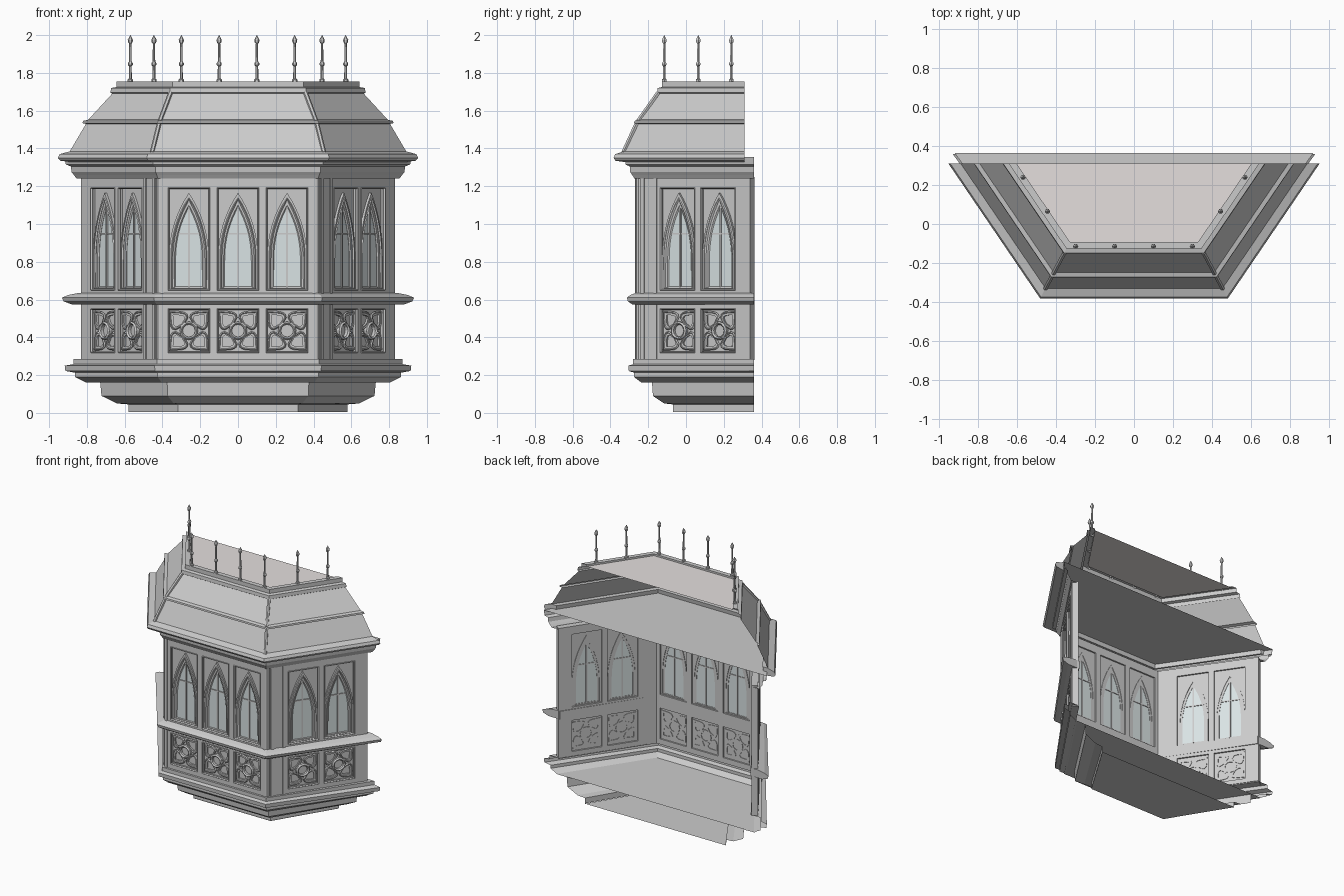
import bpy, bmesh
from math import sin, cos, pi, atan2, hypot
from mathutils import Matrix, Vector

if "Cube" in bpy.data.objects:
    bpy.data.objects.remove(bpy.data.objects["Cube"])

CX, YF, SL = 0.42, -0.265, 0.68           # wall corner x, front wall y, side slope dx/dy
L = hypot(SL, 1)
TU = Vector((SL / L, 1 / L, 0))           # direction of right side wall
K = (1 - TU.x) / TU.y                     # mitre factor

glass_mat = bpy.data.materials.new("glass")
glass_mat.diffuse_color = (0.70, 0.77, 0.78, 1)
glass_mat.use_nodes = True
glass_mat.node_tree.nodes["Principled BSDF"].inputs["Base Color"].default_value = glass_mat.diffuse_color
deck_mat = bpy.data.materials.new("deck")
deck_mat.diffuse_color = (0.78, 0.74, 0.73, 1)
deck_mat.use_nodes = True
deck_mat.node_tree.nodes["Principled BSDF"].inputs["Base Color"].default_value = deck_mat.diffuse_color


def add(name, me, mat=None):
    ob = bpy.data.objects.new(name, me)
    bpy.context.collection.objects.link(ob)
    if mat:
        me.materials.append(mat)
    return ob


def plan(d, z, yb):
    """Three-sided bay outline, offset outward by d and stopped at y = yb."""
    c, y = CX + d * K, YF - d
    xb = c + (yb - y) * SL
    if z < 1:                             # lower mouldings spread a little at the back
        xb += d * (0.6 if d > 0 else 0.15)
    return [(-xb, yb, z), (-c, y, z), (c, y, z), (xb, yb, z)]


def sweep(name, prof, yb, closed=True):
    """Sweep an (offset, z) profile round the bay."""
    bm = bmesh.new()
    rows = [[bm.verts.new(p) for p in plan(d, z, yb)] for d, z in prof]
    n = len(rows)
    for i in range(n if closed else n - 1):
        a, b = rows[i], rows[(i + 1) % n]
        for j in range(3):
            bm.faces.new((a[j], a[j + 1], b[j + 1], b[j]))
    if closed:
        bm.faces.new([r[0] for r in rows])
        bm.faces.new([r[3] for r in reversed(rows)])
        bmesh.ops.recalc_face_normals(bm, faces=bm.faces)
    me = bpy.data.meshes.new(name)
    bm.to_mesh(me)
    bm.free()
    return add(name, me)


def cap(name, d, z, yb, mat=None):
    me = bpy.data.meshes.new(name)
    me.from_pydata(plan(d, z, yb), [], [(0, 1, 2, 3)])
    return add(name, me, mat)


def plate(name, loops, n0, n1, M, mat=None, bead=0):
    """Flat plate with even-odd holes from 2D loops, or beads along the loops."""
    cu = bpy.data.curves.new(name, 'CURVE')
    if bead:
        cu.dimensions, cu.bevel_depth, cu.bevel_resolution = '3D', bead, 0
    else:
        cu.dimensions, cu.fill_mode = '2D', 'BOTH'
        cu.extrude = (n1 - n0) / 2
    for lp in loops:
        s = cu.splines.new('POLY')
        s.points.add(len(lp) - 1)
        for p, (u, v) in zip(s.points, lp):
            p.co = (u, v, 0, 1)
        s.use_cyclic_u = True
    tmp = bpy.data.objects.new(name + "_tmp", cu)
    bpy.context.collection.objects.link(tmp)
    dg = bpy.context.evaluated_depsgraph_get()
    me = bpy.data.meshes.new_from_object(tmp.evaluated_get(dg))
    bpy.data.objects.remove(tmp)
    me.transform(M @ Matrix.Translation((0, 0, (n0 + n1) / 2)))
    me.shade_flat()
    return add(name, me, mat)


def rect(u0, u1, v0, v1):
    return [(u0, v0), (u1, v0), (u1, v1), (u0, v1)]


def arch(u, w, z0, zs, za, n=8):
    """Pointed arch loop centred on u."""
    h = za - zs
    k = (h * h - w * w) / (2 * w)
    amax = atan2(h, k)
    r = [(-k + (w + k) * cos(amax * i / n), zs + (w + k) * sin(amax * i / n)) for i in range(n + 1)]
    half = [(w, z0)] + r
    return [(u + x, z) for x, z in half] + [(u - x, z) for x, z in reversed(half[:-1])]


def circle(u, v, r, n=12):
    return [(u + r * cos(2 * pi * i / n), v + r * sin(2 * pi * i / n)) for i in range(n)]


def leaf(u, v, ang, r0, r1, w, n=8):
    """Pointed petal loop, broad near its base."""
    ts = [i / n for i in range(n + 1)]
    pts = [(r0 + (r1 - r0) * t, 2.9 * w * t ** .5 * (1 - t) ** 1.3) for t in ts]
    pts += [(r, -t) for r, t in reversed(pts[1:-1])]
    return [(u + r * cos(ang) - t * sin(ang), v + r * sin(ang) + t * cos(ang)) for r, t in pts]


def frame(origin, u):
    n = u.cross(Vector((0, 0, 1)))
    M = Matrix((u, (0, 0, 1), n)).transposed().to_4x4()
    M.translation = origin
    return M


def wall(tag, M, u0, u1, bays, strips):
    HW, Z0, Z1, Q0, Q1, QC = 0.109, 0.65, 1.19, 0.32, 0.55, 0.435
    wins = [rect(b - HW, b + HW, Z0, Z1) for b in bays]
    quads = [rect(b - HW, b + HW, Q0, Q1) for b in bays]
    plate(tag + "_wall", [rect(u0, u1, 0.28, 1.25)] + wins + quads, -0.045, 0, M)
    plate(tag + "_fillets", wins + quads, -0.004, -0.004, M, bead=0.008)
    # spandrel plates, stepped arch rings, glass and glazing bars
    a0 = [arch(b, 0.106, Z0 + .002, 0.82, 1.165) for b in bays]
    a1 = [arch(b, 0.091, Z0 + .008, 0.82, 1.135) for b in bays]
    a2 = [arch(b, 0.076, Z0 + .014, 0.82, 1.10) for b in bays]
    plate(tag + "_spandrels", wins + a0, -0.034, -0.024, M)
    plate(tag + "_outer_arches", a0 + a1, -0.038, -0.010, M)
    plate(tag + "_inner_arches", a1 + a2, -0.034, -0.018, M)
    plate(tag + "_arch_beads", a1, -0.012, -0.012, M, bead=0.007)
    plate(tag + "_glass_beads", a2, -0.024, -0.024, M, bead=0.006)
    plate(tag + "_glass", a1, -0.031, -0.028, M, glass_mat)
    plate(tag + "_mullions", [rect(b - .005, b + .005, Z0 + .01, 1.10) for b in bays], -0.036, -0.021, M)
    plate(tag + "_transoms", [rect(b - .075, b + .075, 0.945, 0.953) for b in bays], -0.035, -0.022, M)
    # quatrefoil panels
    plate(tag + "_panel_backs", quads, -0.034, -0.027, M)
    leaves, inner = [], []
    for b in bays:
        for i in range(4):
            a = pi / 4 + i * pi / 2
            leaves.append(leaf(b, QC, a, 0.044, 0.142, 0.050))
            inner.append(leaf(b, QC, a, 0.054, 0.118, 0.034))
    plate(tag + "_petals", leaves + inner, -0.038, -0.016, M)
    plate(tag + "_petal_beads", leaves, -0.018, -0.018, M, bead=0.006)
    rings = [circle(b, QC, r) for b in bays for r in (0.048, 0.034)]
    plate(tag + "_rings", rings, -0.038, -0.008, M)
    plate(tag + "_ring_beads", [circle(b, QC, .041) for b in bays], -0.008, -0.008, M, bead=0.008)
    # pilaster strips
    plate(tag + "_pilasters", [rect(a, c, p, q) for a, c in strips
                               for p, q in ((0.28, 0.58), (0.63, 1.245))], -0.005, 0.006, M)


# walls
SLEN = (0.338 - YF) * L
side = [(0.03, 0.055), (0.115, 0.135)]
wall("front", frame((0, YF, 0), Vector((1, 0, 0))), -CX + .01, CX - .01, (-0.26, 0, 0.26),
     [(-.41, -.395), (.395, .41)])
wall("right", frame((CX, YF, 0), TU), 0.025, SLEN, (0.267, 0.525), side)
wall("left", frame((-CX, YF, 0), Vector((TU.x, -TU.y, 0))), -SLEN, -0.025, (-0.525, -0.267),
     [(-b, -a) for a, b in side])

# corbelled underside
sweep("corbel", [(-.195, 0.005), (-.195, .045), (-.15, .05), (-.09, .09), (-.085, .16), (-.03, .162)],
      0.36, False)
cap("corbel_bottom", -.195, 0.003, 0.36)
cap("floor", -0.02, 0.163, 0.36)
# horizontal mouldings
sweep("base_moulding", [(-.03, .16), (.01, .19), (.01, .213), (.038, .222), (.04, .25),
                        (.015, .258), (.015, .285), (-.045, .285)], 0.36, False)
sweep("sill_moulding", [(-.045, .575), (.02, .575), (.043, .59), (.048, .61), (.03, .624),
                        (0, .635), (-.045, .635)], 0.36)
sweep("cornice", [(-.045, 1.24), (.008, 1.24), (.02, 1.26), (.03, 1.275), (.033, 1.305),
                  (.055, 1.315), (.06, 1.355)], 0.36, False)
cap("ceiling", 0.06, 1.355, 0.365)
sweep("eaves", [(.04, 1.325), (.108, 1.335), (.118, 1.35), (.11, 1.37), (.065, 1.385), (.03, 1.385)], 0.31)
# mansard roof with string course, top lip and deck
sweep("roof", [(.068, 1.38), (-.005, 1.53), (.01, 1.534), (.008, 1.546), (-.015, 1.552), (-.12, 1.69),
               (-.112, 1.695), (-.115, 1.72), (-.138, 1.725), (-.138, 1.755), (-.172, 1.755), (-.172, 1.742)],
      0.31, False)
cap("deck", -.172, 1.742, 0.31, deck_mat)


def rod(name, p, q, r, n=8):
    p, q = Vector(p), Vector(q)
    bm = bmesh.new()
    M = Matrix.Translation((p + q) / 2) @ (q - p).to_track_quat('Z', 'Y').to_matrix().to_4x4()
    bmesh.ops.create_cone(bm, cap_ends=True, segments=n, radius1=r, radius2=r, depth=(q - p).length, matrix=M)
    me = bpy.data.meshes.new(name)
    bm.to_mesh(me)
    bm.free()
    return add(name, me)


# corner shafts and roof hip ribs
for i in (1, 2):
    rod("corner_shaft", plan(-.02, .28, 0)[i], plan(-.02, 1.245, 0)[i], 0.022, 10)
    rod("hip_rib", plan(.066, 1.38, 0)[i], plan(-.005, 1.535, 0)[i], 0.012, 6)
    rod("hip_rib", plan(-.012, 1.545, 0)[i], plan(-.118, 1.695, 0)[i], 0.012, 6)

# roof finials, turned profile
FIN = [(.014, 1.745), (.014, 1.765), (.008, 1.77), (.007, 1.835), (.013, 1.842), (.013, 1.852), (.007, 1.86),
       (.006, 1.955), (.012, 1.962), (.014, 1.975), (.001, 2.0)]
for x, y in [(.1, -.115), (.3, -.115), (.445, .065), (.57, .24)]:
    for s in (-1, 1):
        N = 6
        vs = [(s * x + r * cos(2 * pi * j / N), y + r * sin(2 * pi * j / N), z) for r, z in FIN for j in range(N)]
        fs = [(i * N + j, i * N + (j + 1) % N, (i + 1) * N + (j + 1) % N, (i + 1) * N + j)
              for i in range(len(FIN) - 1) for j in range(N)]
        me = bpy.data.meshes.new("finial")
        me.from_pydata(vs, [], fs)
        add("finial", me)
